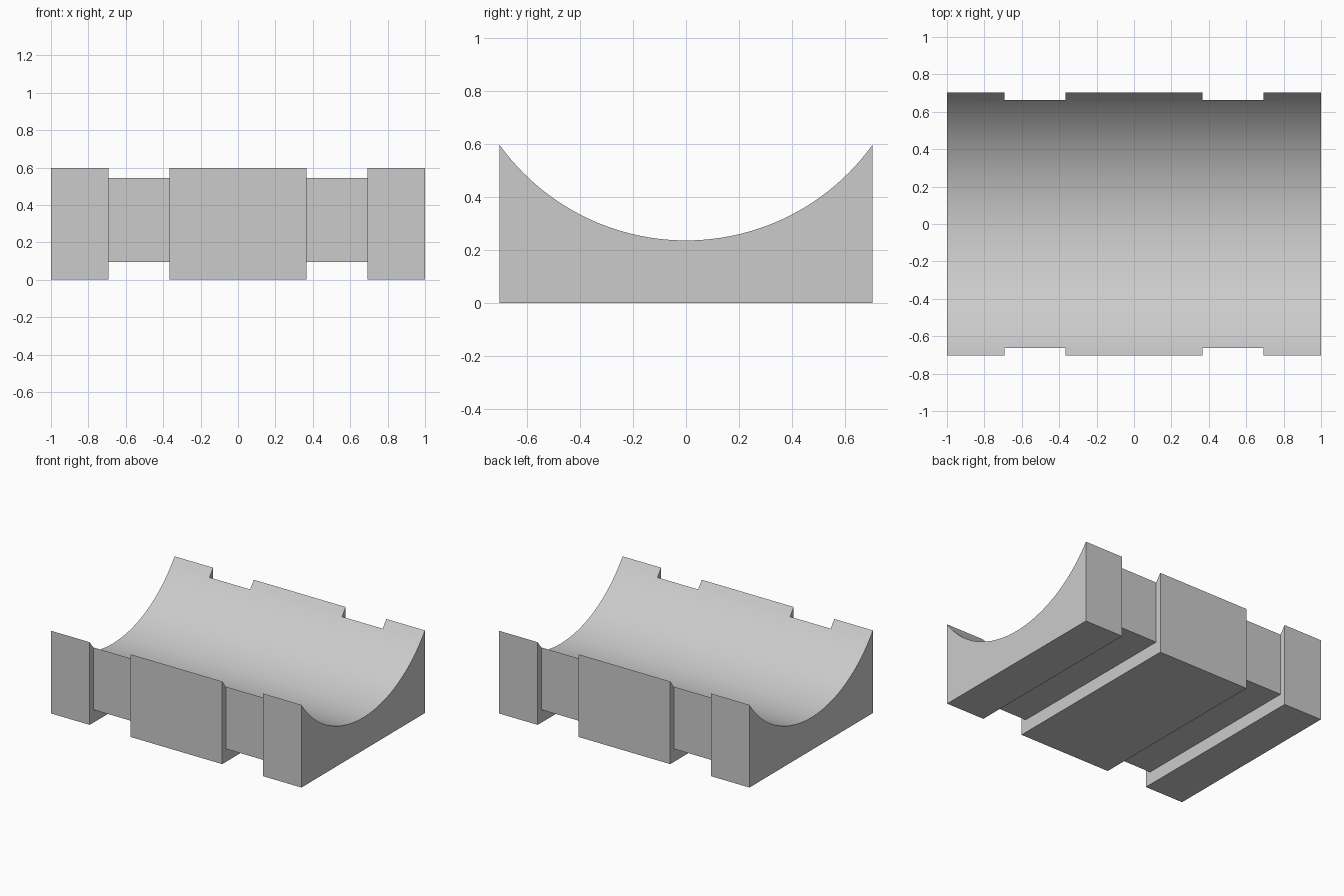
import bpy, bmesh, math

default_cube = bpy.data.objects.get("Cube")
if default_cube:
    bpy.data.objects.remove(default_cube, do_unlink=True)

HALF_DEPTH, RIM_Z, VALLEY_Z = 0.704, 0.597, 0.236
GROOVE_Y, GROOVE_Z = 0.662, 0.094
GROOVE_X = (0.367, 0.692)
ARC_STEPS = 48

grey = bpy.data.materials.new("plain grey")
grey.use_nodes = True
colour = (0.6, 0.6, 0.6, 1)
grey.diffuse_color = colour
grey.node_tree.nodes["Principled BSDF"].inputs["Base Color"].default_value = colour


def extrude_profile(name, points, x0, x1):
    """Extrude a closed (y, z) outline from x0 to x1."""
    bm = bmesh.new()
    face = bm.faces.new([bm.verts.new((x0, y, z)) for y, z in points])
    grown = bmesh.ops.extrude_face_region(bm, geom=[face])["geom"]
    verts = [g for g in grown if isinstance(g, bmesh.types.BMVert)]
    bmesh.ops.translate(bm, verts=verts, vec=(x1 - x0, 0, 0))
    bmesh.ops.recalc_face_normals(bm, faces=bm.faces)
    mesh = bpy.data.meshes.new(name)
    bm.to_mesh(mesh)
    bm.free()
    mesh.materials.append(grey)
    obj = bpy.data.objects.new(name, mesh)
    bpy.context.collection.objects.link(obj)
    return obj


# Saddle block: flat base with a circular trough along x
rise = RIM_Z - VALLEY_Z
radius = (HALF_DEPTH ** 2 + rise ** 2) / (2 * rise)
half_angle = math.asin(HALF_DEPTH / radius)
outline = [(HALF_DEPTH, 0), (-HALF_DEPTH, 0)]
for i in range(ARC_STEPS + 1):
    a = half_angle * (2 * i / ARC_STEPS - 1)
    outline.append((radius * math.sin(a), VALLEY_Z + radius * (1 - math.cos(a))))
block = extrude_profile("saddle_block", outline, -1, 1)

# Strap grooves: U-shaped cutters around front, base and back
u_shape = [(-1, -1), (1, -1), (1, 1), (GROOVE_Y, 1), (GROOVE_Y, GROOVE_Z),
           (-GROOVE_Y, GROOVE_Z), (-GROOVE_Y, 1), (-1, 1)]
bpy.context.view_layer.objects.active = block
for side, name in ((-1, "right_groove_cutter"), (1, "left_groove_cutter")):
    x0, x1 = sorted(side * x for x in GROOVE_X)
    cutter = extrude_profile(name, u_shape, x0, x1)
    cutter.hide_render = True
    cut = block.modifiers.new(name, "BOOLEAN")
    cut.operation = "DIFFERENCE"
    cut.solver = "EXACT"
    cut.object = cutter
    bpy.ops.object.modifier_apply(modifier=cut.name)
    bpy.data.objects.remove(cutter, do_unlink=True)

# Smooth trough, crisp edges
bpy.ops.object.select_all(action="DESELECT")
block.select_set(True)
bpy.ops.object.shade_smooth_by_angle(angle=math.radians(20))
